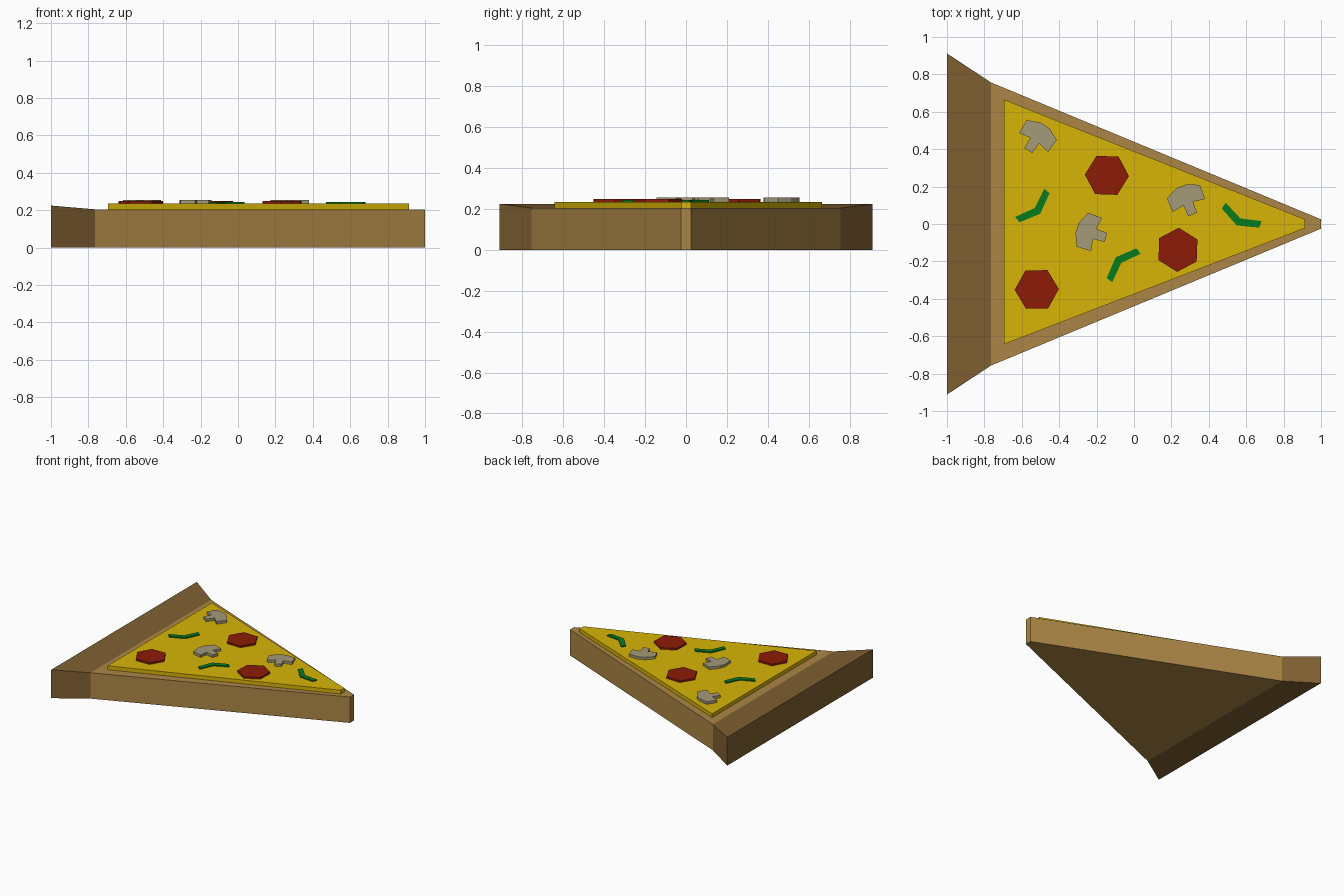
import bpy, bmesh
from math import cos, sin, pi, radians

if "Cube" in bpy.data.objects:
    bpy.data.objects.remove(bpy.data.objects["Cube"])


def material(name, rgb):
    m = bpy.data.materials.new(name)
    m.diffuse_color = (*[c ** 2.2 for c in rgb], 1)
    m.use_nodes = True
    m.node_tree.nodes["Principled BSDF"].inputs["Base Color"].default_value = m.diffuse_color
    return m


DOUGH = material("dough", (0.67, 0.52, 0.28))
CRUST = material("crust", (0.50, 0.38, 0.21))
CHEESE = material("cheese", (0.84, 0.70, 0.06))
MEAT = material("meat", (0.55, 0.13, 0.06))
MUSHROOM = material("mushroom", (0.64, 0.60, 0.47))
GREEN = material("green", (0.06, 0.48, 0.14))


def slab(name, outline, z0, z1, mat, at=(0, 0), angle=0):
    """Extrude a flat outline from z0 to z1, turned by angle and moved to at."""
    a = radians(angle)
    bm = bmesh.new()
    verts = [bm.verts.new((at[0] + x * cos(a) - y * sin(a),
                           at[1] + x * sin(a) + y * cos(a), z0)) for x, y in outline]
    face = bm.faces.new(verts)
    out = bmesh.ops.extrude_face_region(bm, geom=[face], use_keep_orig=True)
    for v in out["geom"]:
        if isinstance(v, bmesh.types.BMVert):
            v.co.z = z1
    bmesh.ops.recalc_face_normals(bm, faces=bm.faces)
    mesh = bpy.data.meshes.new(name)
    bm.to_mesh(mesh)
    bm.free()
    mesh.materials.append(mat)
    obj = bpy.data.objects.new(name, mesh)
    bpy.context.collection.objects.link(obj)
    return obj


def mirrored(half):
    """Close a half outline (x >= 0) by mirroring it across x = 0."""
    return half + [(-x, y) for x, y in reversed(half) if x > 0]


# Dough wedge and cheese layer
slab("dough_base", [(-0.765, -0.757), (1, -0.025), (1, 0.025), (-0.765, 0.757)], 0, 0.205, DOUGH)
slab("cheese", [(-0.695, -0.643), (0.915, -0.022), (0.915, 0.025), (-0.695, 0.665)],
     0.205, 0.235, CHEESE)

# Flared crust, rising towards the back edge
crust = slab("crust", [(-1, -0.912), (-0.765, -0.757), (-0.765, 0.757), (-1, 0.912)],
             0, 0.205, CRUST)
for v in crust.data.vertices:
    if v.co.x < -0.9 and v.co.z > 0.1:
        v.co.z = 0.225

# Pepperoni hexagons
hexagon = [(0.118 * cos(i * pi / 3), 0.118 * sin(i * pi / 3)) for i in range(6)]
for i, (x, y, a) in enumerate([(-0.145, 0.26, -2), (-0.52, -0.35, 1), (0.235, -0.138, 28)]):
    slab(f"pepperoni_{i + 1}", hexagon, 0.235, 0.249, MEAT, (x, y), a)

# Mushroom slices: stem, rim and cap
mushroom = mirrored([(0.025, -0.052), (0.028, 0.011), (0.093, 0), (0.096, 0.08), (0.028, 0.11)])
for i, (x, y, a) in enumerate([(-0.537, 0.436, 56.8), (0.294, 0.099, 112), (-0.2, -0.056, 161.6)]):
    slab(f"mushroom_{i + 1}", mushroom, 0.235, 0.255, MUSHROOM, (x, y), a - 90)

# Bent green pepper strips
pepper = [(0, -0.021), (0.108, -0.06), (0.112, -0.023), (0, 0.021), (-0.112, -0.023), (-0.108, -0.06)]
for i, (x, y, a) in enumerate([(-0.516, 0.07, -46), (-0.083, -0.193, 135), (0.559, 0.011, -117)]):
    slab(f"pepper_{i + 1}", pepper, 0.235, 0.243, GREEN, (x, y), a - 90)
